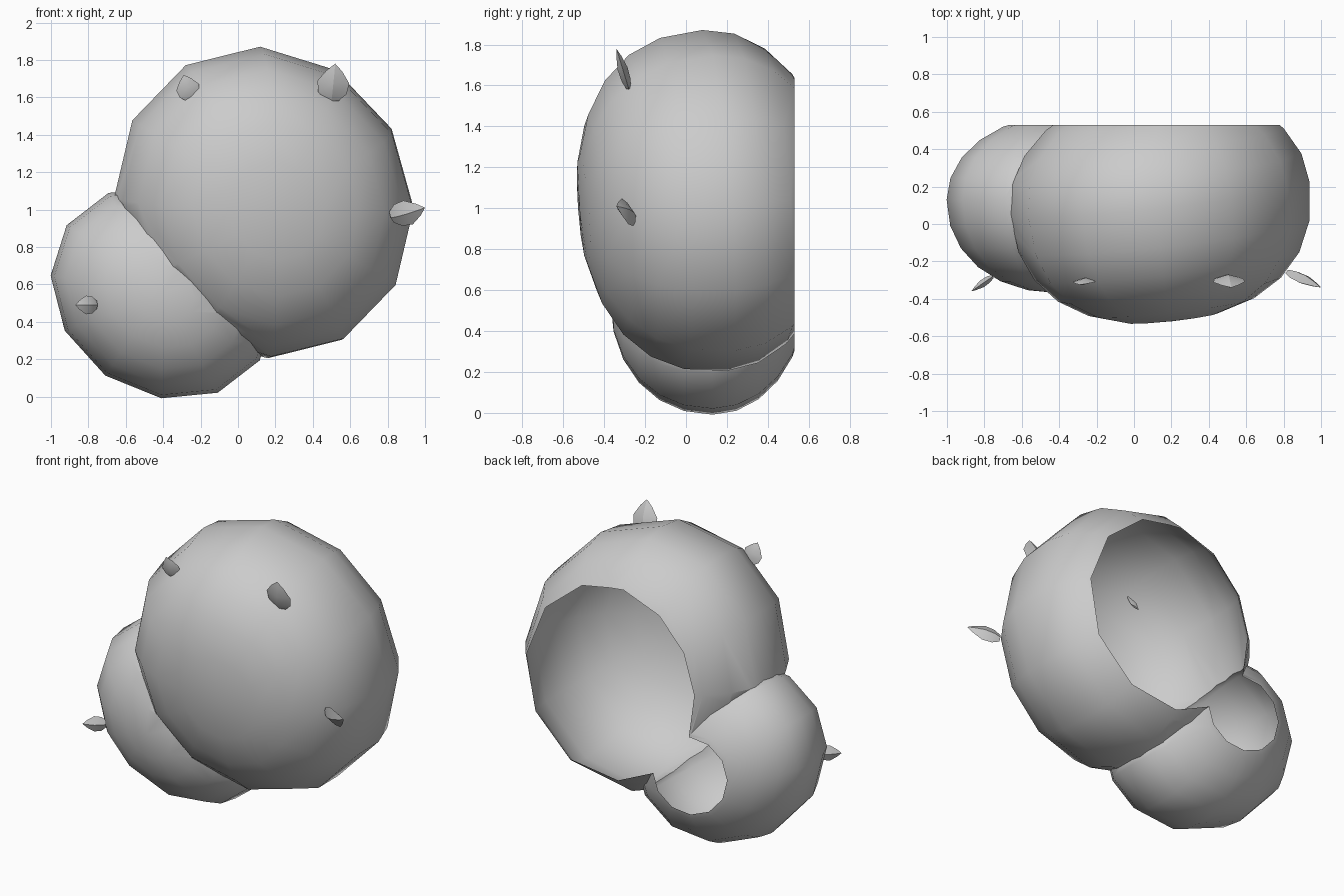
import bpy, bmesh
from math import radians, hypot
from mathutils import Matrix, Vector

if "Cube" in bpy.data.objects:
    bpy.data.objects.remove(bpy.data.objects["Cube"])


def link(name, bm):
    me = bpy.data.meshes.new(name)
    bmesh.ops.recalc_face_normals(bm, faces=bm.faces)
    bm.to_mesh(me)
    bm.free()
    ob = bpy.data.objects.new(name, me)
    bpy.context.collection.objects.link(ob)
    return ob


def smooth(ob, angle):
    bpy.ops.object.select_all(action='DESELECT')
    ob.select_set(True)
    bpy.context.view_layer.objects.active = ob
    bpy.ops.object.shade_smooth_by_angle(angle=radians(angle))


def lobe(name, centre, rx, rz, front, back, power, roll, yaw, pitch):
    """Low-poly pad with poles along y: full superellipse front, rounder back."""
    bm = bmesh.new()
    bmesh.ops.create_uvsphere(bm, u_segments=12, v_segments=12, radius=1,
                              matrix=Matrix.Rotation(radians(90), 4, 'X'))
    e = 2 / power
    for v in bm.verts:
        x, y, z = v.co
        if y < -1e-5:
            r = hypot(x, z)
            k = r ** (e - 1) if r > 1e-4 else 0
            v.co = (x * k * rx, -front * (-y) ** e, z * k * rz)
        else:
            v.co = (x * rx, y * back, z * rz)
    bm.transform(Matrix.Translation(centre)
                 @ Matrix.Rotation(radians(yaw), 4, 'Z')
                 @ Matrix.Rotation(radians(pitch), 4, 'X')
                 @ Matrix.Rotation(radians(roll), 4, 'Y'))
    return link(name, bm)


# two pads merged into one shell
shell = lobe("cactus_pads", (0.138, 0.14, 1.038), 0.85, 0.79, 0.665, 0.60, 2.35, 60, 6, 4)
small = lobe("small_pad_helper", (-0.40, 0.13, 0.555), 0.63, 0.54, 0.50, 0.45, 2.12, 35, 0, 0)
mod = shell.modifiers.new("union", 'BOOLEAN')
mod.operation = 'UNION'
mod.solver = 'EXACT'
mod.object = small
bpy.context.view_layer.objects.active = shell
bpy.ops.object.modifier_apply(modifier=mod.name)
bpy.data.objects.remove(small)

# flat open back
bm = bmesh.new()
bm.from_mesh(shell.data)
bmesh.ops.bisect_plane(bm, geom=bm.verts[:] + bm.edges[:] + bm.faces[:],
                       plane_co=(0, 0.53, 0), plane_no=(0, 1, 0), clear_outer=True)
bm.to_mesh(shell.data)
bm.free()
smooth(shell, 42)


def leaf(name, base, tip, side, width, thick):
    """Pointed leaf with a diamond cross-section."""
    base, tip = Vector(base), Vector(tip)
    along = tip - base
    d = along.normalized()
    s = Vector(side)
    s = (s - d * s.dot(d)).normalized()
    n = d.cross(s)
    bm = bmesh.new()
    rings = []
    for t, w in ((0.0, 0.45), (0.2, 0.9), (0.5, 1.0), (0.8, 0.5)):
        c = base + along * t
        a, b = s * width * w / 2, n * thick * w / 2
        rings.append([bm.verts.new(c + o) for o in (a, b, -a, -b)])
    end = bm.verts.new(tip)
    for r, q in zip(rings, rings[1:]):
        for i in range(4):
            j = (i + 1) % 4
            bm.faces.new((r[i], r[j], q[j], q[i]))
    for i in range(4):
        bm.faces.new((rings[-1][i], rings[-1][(i + 1) % 4], end))
    bm.faces.new(rings[0])
    smooth(link(name, bm), 30)


# little leaves poking out of the pads
leaf("leaf_top_left", (-0.25, -0.295, 1.59), (-0.29, -0.325, 1.72), (1, 0, 0.3), 0.125, 0.03)
leaf("leaf_top_right", (0.50, -0.28, 1.585), (0.52, -0.34, 1.78), (1, 0, 0), 0.17, 0.05)
leaf("leaf_right", (0.82, -0.255, 0.96), (1.0, -0.34, 1.01), (0, -0.4, 1), 0.14, 0.05)
leaf("leaf_small_pad", (-0.755, -0.28, 0.49), (-0.87, -0.36, 0.49), (0, 0, 1), 0.10, 0.04)
